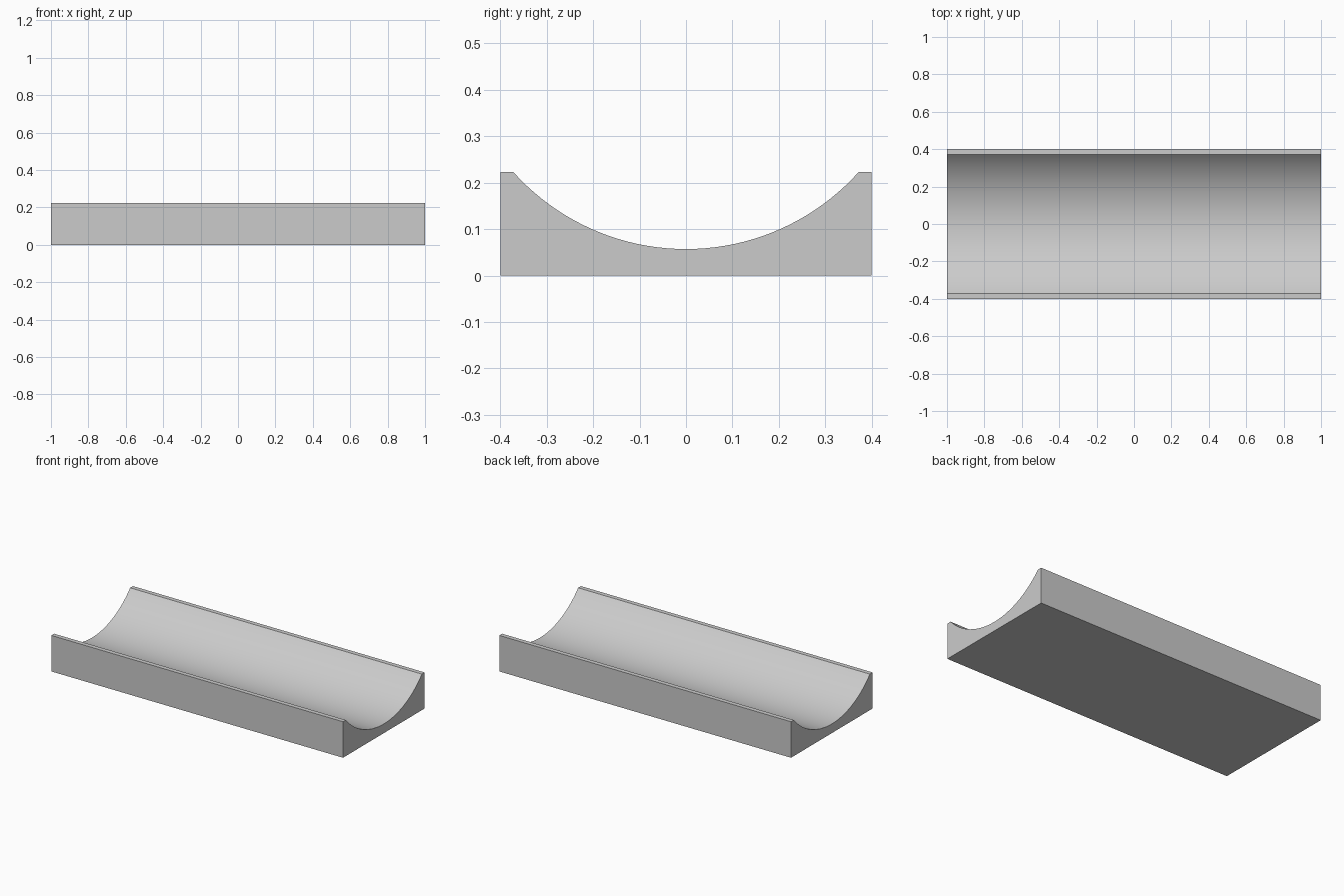
import bpy
import bmesh
import math

cube = bpy.data.objects.get("Cube")
if cube:
    bpy.data.objects.remove(cube, do_unlink=True)

LENGTH, HALF_WIDTH, HEIGHT = 2.0, 0.4, 0.223
RADIUS, FLOOR, SEGMENTS = 0.5, 0.057, 40

# Single grey material
grey = bpy.data.materials.new("light grey")
grey.use_nodes = True
colour = (0.6, 0.6, 0.6, 1)
grey.diffuse_color = colour
grey.node_tree.nodes["Principled BSDF"].inputs["Base Color"].default_value = colour

# End profile: block outline with a circular channel in the top
centre_z = FLOOR + RADIUS
half_angle = math.acos((centre_z - HEIGHT) / RADIUS)
profile = [(-HALF_WIDTH, HEIGHT), (-HALF_WIDTH, 0), (HALF_WIDTH, 0), (HALF_WIDTH, HEIGHT)]
for i in range(SEGMENTS + 1):
    a = half_angle * (1 - 2 * i / SEGMENTS)
    profile.append((RADIUS * math.sin(a), centre_z - RADIUS * math.cos(a)))

# Extrude the profile along the length
bm = bmesh.new()
end = bm.faces.new([bm.verts.new((-LENGTH / 2, y, z)) for y, z in profile])
result = bmesh.ops.extrude_face_region(bm, geom=[end], use_keep_orig=True)
moved = [v for v in result["geom"] if isinstance(v, bmesh.types.BMVert)]
bmesh.ops.translate(bm, verts=moved, vec=(LENGTH, 0, 0))
bmesh.ops.recalc_face_normals(bm, faces=bm.faces)

mesh = bpy.data.meshes.new("channel_block")
bm.to_mesh(mesh)
bm.free()
mesh.materials.append(grey)
block = bpy.data.objects.new("channel_block", mesh)
bpy.context.collection.objects.link(block)

# Smooth channel, crisp block edges
bpy.ops.object.select_all(action="DESELECT")
block.select_set(True)
bpy.context.view_layer.objects.active = block
bpy.ops.object.shade_smooth_by_angle(angle=math.radians(30))
